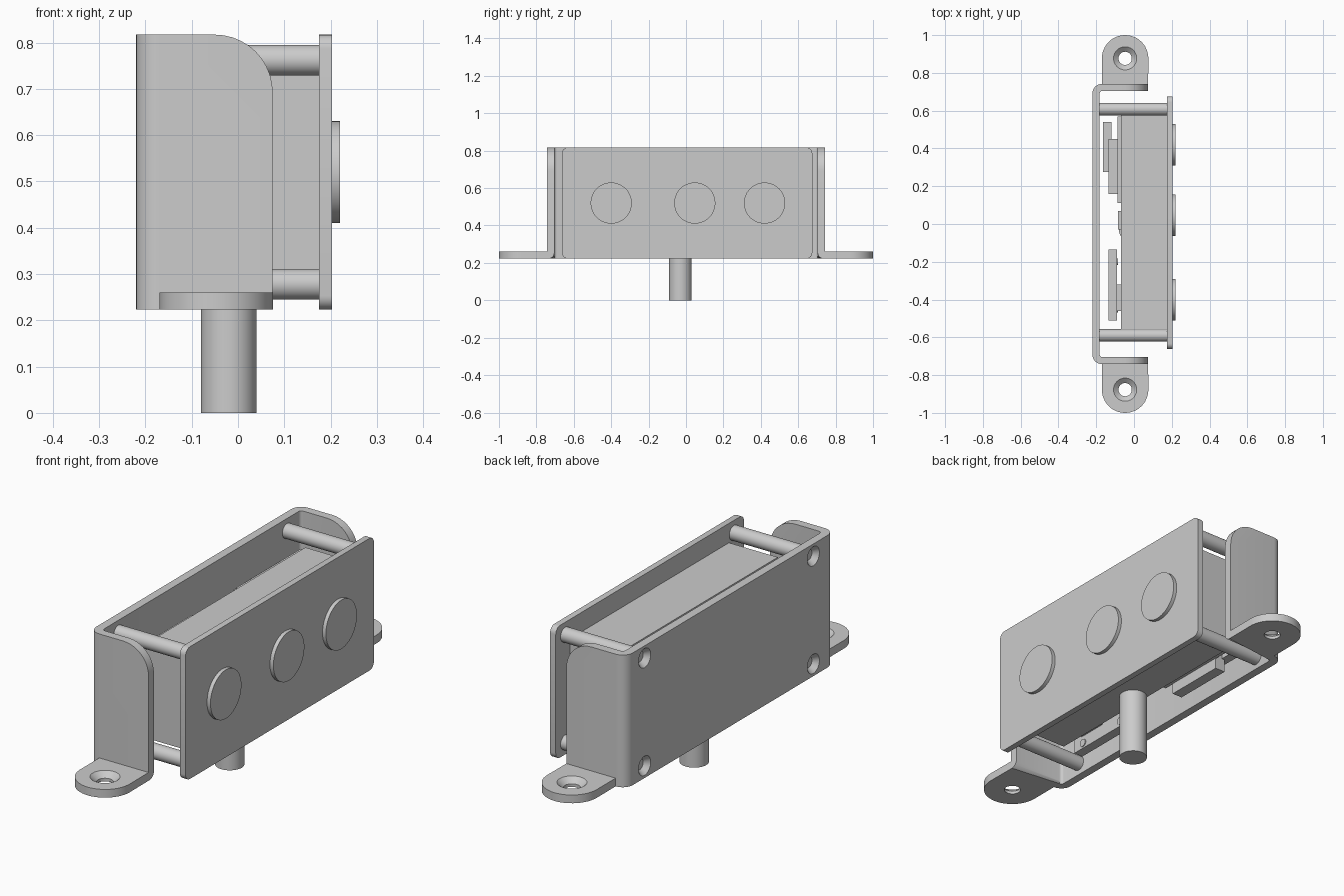
import bpy, bmesh, math
from mathutils import Matrix, Vector

old = bpy.data.objects.get("Cube")
if old:
    bpy.data.objects.remove(old, do_unlink=True)

metal = bpy.data.materials.new("plain_grey")
metal.use_nodes = True
GREY = (0.6, 0.6, 0.6, 1)
metal.diffuse_color = GREY
metal.node_tree.nodes["Principled BSDF"].inputs["Base Color"].default_value = GREY

Z0, Z1 = 0.223, 0.817          # bottom and top of the housing
BACK, FRONT = -0.22, 0.075     # bracket depth
HALF, WALL = 0.742, 0.038      # bracket half length and sheet thickness


def finish(bm, name):
    bmesh.ops.recalc_face_normals(bm, faces=bm.faces)
    mesh = bpy.data.meshes.new(name)
    bm.to_mesh(mesh)
    bm.free()
    obj = bpy.data.objects.new(name, mesh)
    bpy.context.collection.objects.link(obj)
    mesh.materials.append(metal)
    return obj


def extrude(points, z0, z1):
    bm = bmesh.new()
    face = bm.faces.new([bm.verts.new((x, y, z0)) for x, y in points])
    up = bmesh.ops.extrude_face_region(bm, geom=[face])["geom"]
    bmesh.ops.translate(bm, vec=(0, 0, z1 - z0),
                        verts=[v for v in up if isinstance(v, bmesh.types.BMVert)])
    return bm


def arc(cx, cy, r, a0, a1, n=8):
    angles = [math.radians(a0 + (a1 - a0) * i / n) for i in range(n + 1)]
    return [(cx + r * math.cos(a), cy + r * math.sin(a)) for a in angles]


def box(name, low, high, bevel_axis=None, radius=0.03):
    low, high = Vector(low), Vector(high)
    bm = bmesh.new()
    bmesh.ops.create_cube(bm, size=1)
    bmesh.ops.scale(bm, vec=high - low, verts=bm.verts)
    bmesh.ops.translate(bm, vec=(low + high) / 2, verts=bm.verts)
    if bevel_axis is not None:
        edges = [e for e in bm.edges
                 if abs((e.verts[0].co - e.verts[1].co).normalized()[bevel_axis]) > 0.9]
        bmesh.ops.bevel(bm, geom=edges, offset=radius, segments=6, profile=0.5, affect='EDGES')
    return finish(bm, name)


def rod(name, start, end, r0, r1=None, n=40):
    start, end = Vector(start), Vector(end)
    axis = end - start
    turn = axis.to_track_quat('Z', 'Y').to_matrix().to_4x4()
    bm = bmesh.new()
    bmesh.ops.create_cone(bm, cap_ends=True, segments=n, radius1=r0,
                          radius2=r0 if r1 is None else r1, depth=axis.length,
                          matrix=Matrix.Translation((start + end) / 2) @ turn)
    return finish(bm, name)


def cut(obj, cutter):
    cutter.hide_render = True
    cutter.hide_set(True)
    mod = obj.modifiers.new("hole", 'BOOLEAN')
    mod.operation = 'DIFFERENCE'
    mod.solver = 'EXACT'
    mod.object = cutter
    bpy.context.view_layer.objects.active = obj
    bpy.ops.object.modifier_apply(modifier=mod.name)
    bpy.data.objects.remove(cutter, do_unlink=True)


# U-shaped sheet bracket with rounded bends
inner, r_out, r_in = HALF - WALL, 0.05, 0.014
outline = [(FRONT, -HALF)]
outline += arc(BACK + r_out, -HALF + r_out, r_out, 270, 180)
outline += arc(BACK + r_out, HALF - r_out, r_out, 180, 90)
outline += [(FRONT, HALF), (FRONT, inner)]
outline += arc(BACK + WALL + r_in, inner - r_in, r_in, 90, 180, 4)
outline += arc(BACK + WALL + r_in, -inner + r_in, r_in, 180, 270, 4)
outline += [(FRONT, -inner)]
bm = extrude(outline, Z0, Z1)


def edges_where(test):
    return [e for e in bm.edges if all(test(v.co) for v in e.verts)]


# Rounded upper corners and rounded lower bends of the side flanges
bmesh.ops.bevel(bm, geom=edges_where(lambda c: c.x > FRONT - 0.001 and c.z > Z1 - 0.001),
                offset=0.125, segments=10, profile=0.5, affect='EDGES')
lower = edges_where(lambda c: c.z < Z0 + 0.001 and abs(abs(c.y) - inner) < 0.001)
lower = [e for e in lower if abs(e.verts[0].co.x - e.verts[1].co.x) > 0.1]
bmesh.ops.bevel(bm, geom=lower, offset=0.03, segments=6, profile=0.5, affect='EDGES')
bracket = finish(bm, "bracket")

# Countersunk screw holes and spacer posts at the four corners
POSTS = [(y, z) for y in (-0.59, 0.608) for z in (0.278, 0.762)]
for y, z in POSTS:
    cut(bracket, rod("cutter", (BACK - 0.005, y, z), (BACK + 0.024, y, z), 0.047, 0.024))
    post = rod("spacer_post", (BACK + WALL - 0.012, y, z), (0.18, y, z), 0.033)
    cut(post, rod("cutter", (BACK, y, z), (BACK + 0.07, y, z), 0.016))

# Mounting tabs with countersunk holes
TAB_X, TAB_R = -0.047, 0.123
for side, label in ((-1, "front"), (1, "rear")):
    tip = arc(TAB_X, 1 - TAB_R, TAB_R, 0, 180, 24)
    root = [(TAB_X - TAB_R, HALF - 0.008), (TAB_X + TAB_R - 0.001, HALF - 0.008)]
    tab = finish(extrude([(x, side * y) for x, y in tip + root], Z0, 0.26),
                 label + "_mounting_tab")
    y = side * 0.877
    cut(tab, rod("cutter", (TAB_X, y, 0.1), (TAB_X, y, 0.4), 0.035))
    cut(tab, rod("cutter", (TAB_X, y, 0.235), (TAB_X, y, 0.265), 0.033, 0.067))

# Front panel and its three round buttons
box("front_panel", (0.175, -0.662, Z0), (0.203, 0.675, Z1), 0)
for y in (-0.4, 0.047, 0.42):
    rod("button", (0.195, y, 0.52), (0.22, y, 0.52), 0.11, n=48)

# Inner case, cable stem, and parts behind the case
box("inner_case", (-0.068, -0.555, 0.305), (0.176, 0.575, 0.73))
rod("cable_stem", (-0.02, -0.03, 0), (-0.02, -0.03, 0.32), 0.06)
box("case_cover", (-0.088, 0.11, 0.31), (-0.06, 0.57, 0.72))
box("terminal_plate", (-0.135, -0.51, 0.26), (-0.09, -0.135, 0.68))
box("terminal_mount", (-0.095, -0.46, 0.32), (-0.06, -0.32, 0.66))
box("switch_plate", (-0.135, 0.16, 0.26), (-0.085, 0.45, 0.68))
box("switch_body", (-0.163, 0.275, 0.32), (-0.12, 0.54, 0.66))
box("small_connector", (-0.085, -0.03, 0.42), (-0.06, 0.07, 0.6))
for y in (-0.45, -0.2, 0.22, 0.4):
    rod("plate_screw", (-0.095, y, 0.285), (-0.086, y, 0.285), 0.018, n=20)

# Smooth round walls while keeping sharp edges
bpy.ops.object.select_all(action='DESELECT')
for obj in bpy.context.scene.objects:
    if obj.type == 'MESH' and metal.name in obj.data.materials:
        obj.select_set(True)
        bpy.context.view_layer.objects.active = obj
bpy.ops.object.shade_smooth_by_angle(angle=math.radians(30))
